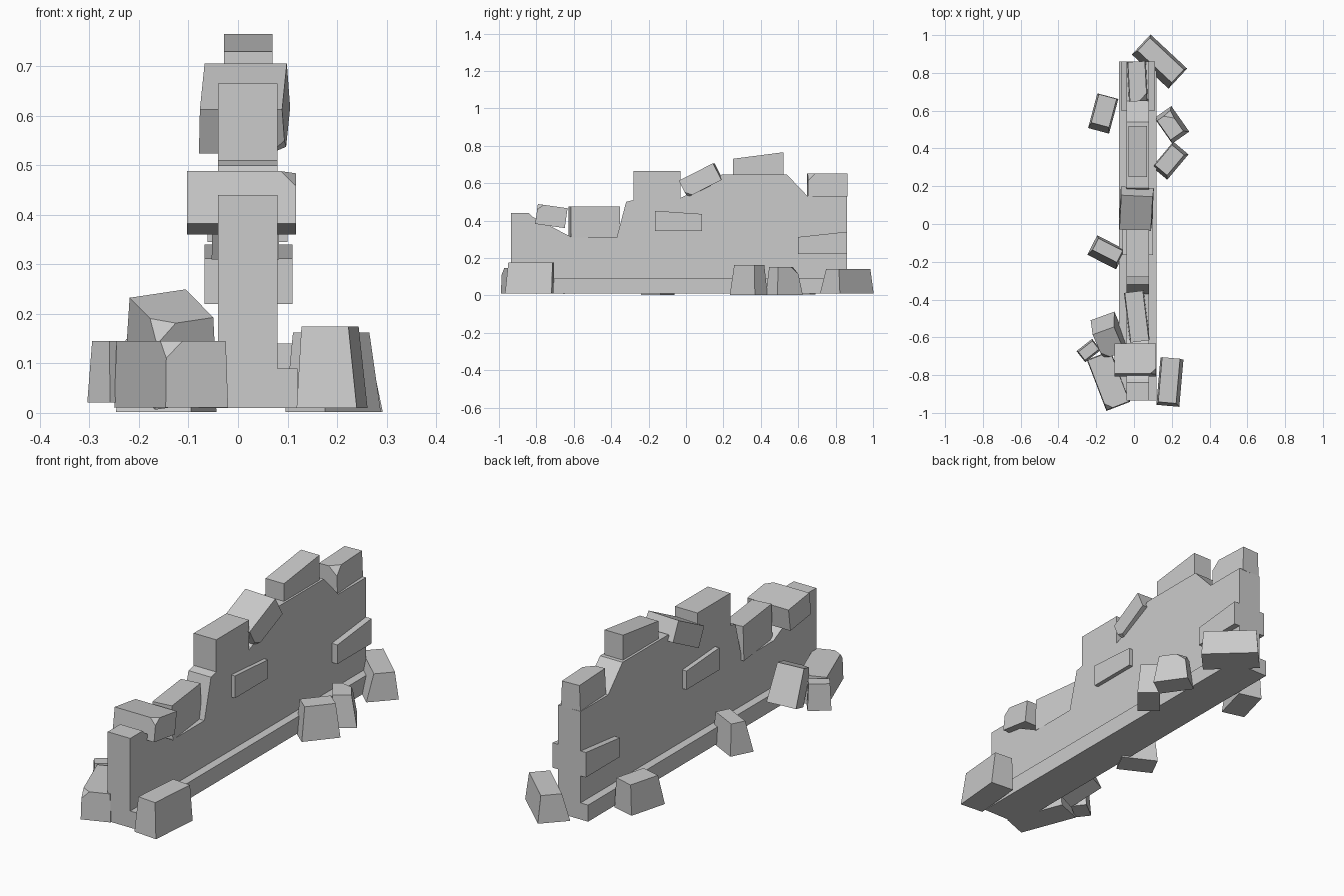
import bpy, bmesh
from math import radians
from mathutils import Matrix, Vector, Euler

if "Cube" in bpy.data.objects:
    bpy.data.objects.remove(bpy.data.objects["Cube"])


def add_object(name, bm):
    bmesh.ops.recalc_face_normals(bm, faces=bm.faces)
    mesh = bpy.data.meshes.new(name)
    bm.to_mesh(mesh)
    bm.free()
    ob = bpy.data.objects.new(name, mesh)
    bpy.context.collection.objects.link(ob)
    return ob


def slab(name, profile, x0, x1):
    """Extrude a (y, z) outline from x0 to x1."""
    bm = bmesh.new()
    face = bm.faces.new([bm.verts.new((x0, y, z)) for y, z in profile])
    ext = bmesh.ops.extrude_face_region(bm, geom=[face])
    verts = [g for g in ext["geom"] if isinstance(g, bmesh.types.BMVert)]
    bmesh.ops.translate(bm, verts=verts, vec=(x1 - x0, 0, 0))
    return add_object(name, bm)


def stone(name, loc, size, rot=(0, 0, 0), taper=(1, 1), shift=(0, 0), chip=None, cut=0.04):
    """Block with a scaled and shifted top, and optionally one chipped corner."""
    bm = bmesh.new()
    bmesh.ops.create_cube(bm, size=1)
    for v in bm.verts:
        top = v.co.z > 0
        v.co = Vector(v.co[i] * size[i] for i in range(3))
        if top:
            v.co.x = v.co.x * taper[0] + shift[0]
            v.co.y = v.co.y * taper[1] + shift[1]
    if chip:
        corner = max(bm.verts, key=lambda v: sum(v.co[i] * chip[i] / size[i] for i in range(3)))
        bmesh.ops.bevel(bm, geom=[corner], offset=cut, segments=1, affect='VERTICES')
    turn = Euler([radians(a) for a in rot]).to_matrix().to_4x4()
    bm.transform(Matrix.Translation(loc) @ turn)
    return add_object(name, bm)


# Broken wall and its footing
slab("wall", [(-.935, .01), (.86, .01), (.86, .53), (.65, .53), (.54, .645), (.19, .645),
              (.17, .62), (-.03, .52), (-.03, .665), (-.28, .665), (-.28, .51), (-.32, .50),
              (-.37, .31), (-.61, .31), (-.82, .42), (-.84, .44), (-.935, .44)], -.04, .08)
slab("footing", [(-.935, .01), (.86, .01), (.86, .09), (-.935, .09)], -.08, .12)

# Bricks standing proud of both wall faces
slab("middle_brick", [(-.165, .345), (.085, .345), (.085, .435), (-.165, .452)], -.062, .1)
slab("end_brick", [(.60, .22), (.86, .22), (.86, .34), (.60, .312)], -.068, .11)

# Loose stones along the top
slab("crest_stone", [(.25, .64), (.52, .64), (.52, .765), (.25, .73)], -.028, .07)
stone("rear_top_stone", (.018, .755, .59), (.1, .21, .125), (0, 0, 3), (.9, 1), chip=(1, -1, 1))
stone("tilted_top_stone", (.012, .08, .615), (.175, .205, .1), (27, 0, -3), (.95, 1),
      chip=(1, -1, -1), cut=.03)
stone("notch_stone", (.015, -.49, .392), (.105, .265, .165), (0, 0, 7), (.92, 1))
stone("front_top_stone", (.007, -.72, .424), (.22, .16, .107), (-8, 0, 0), (1, 1),
      chip=(1, -1, 1), cut=.03)

# Fallen stones on the right
stone("fallen_right_rear", (.135, .86, .075), (.265, .145, .13), (0, 0, -43), (.93, .65), (0, .01))
stone("fallen_right_upper", (.2, .525, .077), (.11, .165, .15), (0, 0, 35), (.75, .75), (-.01, 0),
      chip=(1, 1, 1))
stone("fallen_right_lower", (.192, .335, .082), (.105, .175, .16), (0, 0, -40), (.8, .8), (-.005, 0))
stone("fallen_right_front", (.19, -.838, .092), (.122, .25, .165), (0, 0, -5), (.78, .95), (-.005, .01))

# Fallen stones on the left
stone("fallen_left_rear", (-.163, .585, .077), (.115, .19, .145), (0, 0, -15), (.85, .82), (0, .015))
stone("fallen_left_middle", (-.145, -.15, .077), (.17, .115, .15), (0, 0, -27), (.85, .6), (0, .012))
stone("leaning_stone", (-.135, -.595, .13), (.135, .17, .18), (22, -8, 20), (.9, .9),
      chip=(-1, -1, 1))
stone("small_fallen_stone", (-.24, -.67, .083), (.105, .075, .125), (0, 0, 38), (.9, .75))
stone("fallen_left_front", (-.135, -.83, .078), (.135, .29, .135), (0, 0, 21), (.95, .97),
      chip=(-1, -1, 1), cut=.035)
